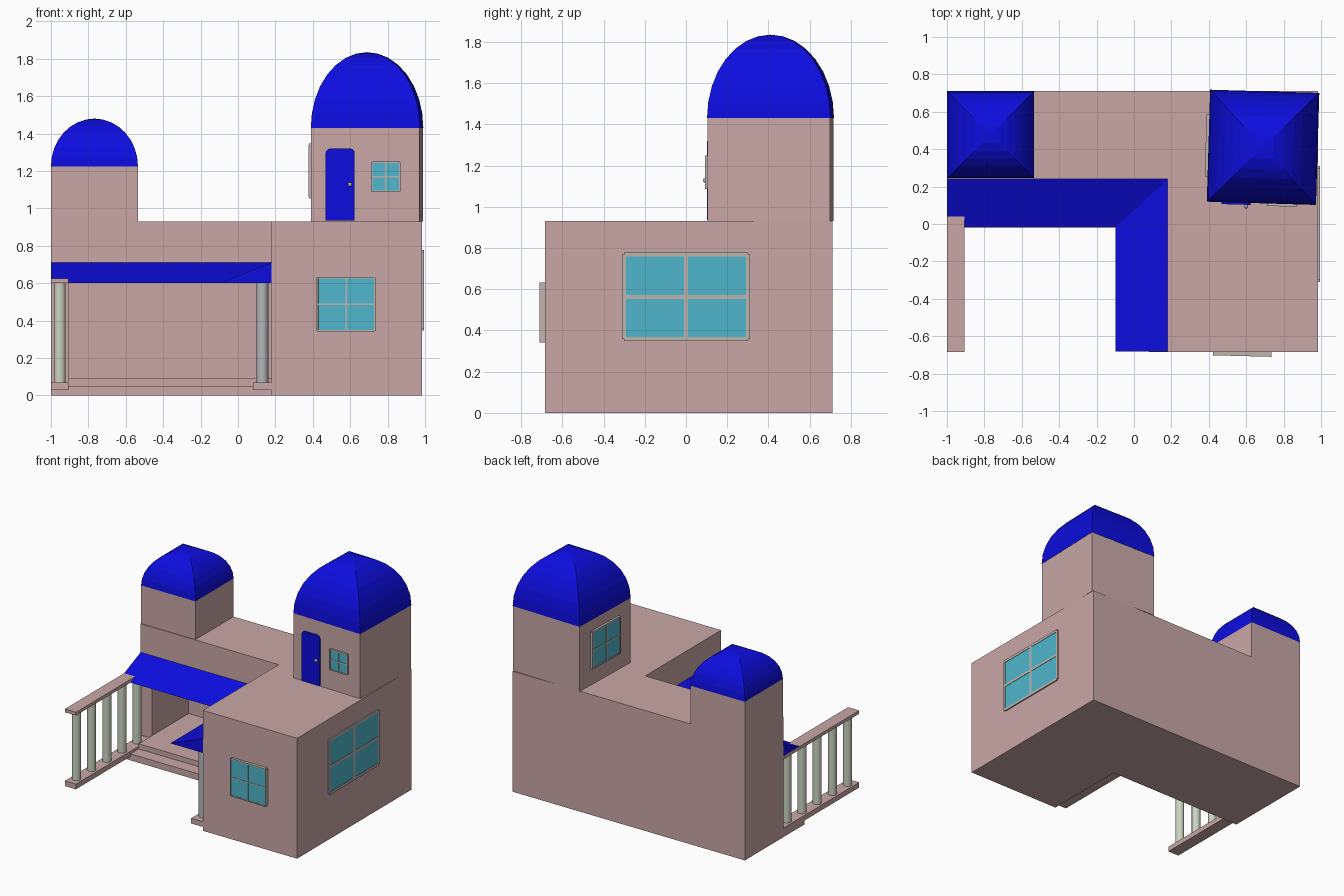
import bpy, bmesh, math
from mathutils import Matrix, Vector

if "Cube" in bpy.data.objects:
    bpy.data.objects.remove(bpy.data.objects["Cube"])


def mat(name, rgb):
    m = bpy.data.materials.new(name)
    m.diffuse_color = (*rgb, 1)
    m.use_nodes = True
    m.node_tree.nodes["Principled BSDF"].inputs["Base Color"].default_value = m.diffuse_color
    return m


PINK = mat("pink_plaster", (0.59, 0.39, 0.39))
BLUE = mat("bright_blue", (0.004, 0.004, 0.74))
GLASS = mat("cyan_glass", (0.08, 0.47, 0.60))
FRAME = mat("window_frame", (0.52, 0.46, 0.43))
PALE = mat("pale_green_stone", (0.60, 0.66, 0.54))
GREY = mat("grey_stone", (0.46, 0.47, 0.48))

# Upper tower is turned very slightly around its own centre
TOWER = Matrix.Translation((0.69, 0.41, 0)) @ Matrix.Rotation(math.radians(-1.7), 4, 'Z')
WORLD = Matrix()


def finish(name, bm, material, xf=WORLD):
    bmesh.ops.recalc_face_normals(bm, faces=bm.faces)
    me = bpy.data.meshes.new(name)
    bm.to_mesh(me)
    bm.free()
    me.materials.append(material)
    ob = bpy.data.objects.new(name, me)
    bpy.context.collection.objects.link(ob)
    ob.matrix_world = xf
    return ob


def add_box(bm, x0, x1, y0, y1, z0, z1):
    vs = bmesh.ops.create_cube(bm, size=1)["verts"]
    for v in vs:
        v.co = Vector((x0 + (v.co.x + .5) * (x1 - x0),
                       y0 + (v.co.y + .5) * (y1 - y0),
                       z0 + (v.co.z + .5) * (z1 - z0)))


def boxes(name, material, *dims, xf=WORLD):
    bm = bmesh.new()
    for d in dims:
        add_box(bm, *d)
    return finish(name, bm, material, xf)


def dome(name, hx, hy, z, h, xf, n=8):
    # Square dome: stacked square rings closing to a point
    bm = bmesh.new()
    rings = []
    for i in range(n):
        t = math.pi / 2 * i / n
        c, s = math.cos(t), math.sin(t)
        rings.append([bm.verts.new((sx * hx * c, sy * hy * c, z + h * s))
                      for sx, sy in ((-1, -1), (1, -1), (1, 1), (-1, 1))])
    apex = bm.verts.new((0, 0, z + h))
    bm.faces.new(rings[0])
    for a, b in zip(rings, rings[1:]):
        for k in range(4):
            bm.faces.new((a[k], a[(k + 1) % 4], b[(k + 1) % 4], b[k]))
    for k in range(4):
        bm.faces.new((rings[-1][k], rings[-1][(k + 1) % 4], apex))
    return finish(name, bm, BLUE, xf)


def window(name, w, h, centre, angle, base=WORLD, depth=0.012, bar=0.012):
    # Built facing -y around its centre, then turned onto its wall
    xf = base @ Matrix.Translation(centre) @ Matrix.Rotation(math.radians(angle), 4, 'Z')
    a, b, o, f = w / 2, h / 2, 0.006, -depth - 0.003
    boxes(name + "_glass", GLASS, (-a, a, -depth, o, -b, b), xf=xf)
    t = bar / 2
    boxes(name + "_bars", FRAME,
          (-t, t, f, o, -b, b), (-a, a, f, o, -t, t),
          (-a - t, -a + t, f, o, -b, b), (a - t, a + t, f, o, -b, b),
          (-a, a, f, o, -b - t, -b + t), (-a, a, f, o, b - t, b + t), xf=xf)


# House body: right block, and a back wing hollowed out behind the porch
boxes("right_block", PINK, (0.18, 0.985, -0.685, 0.71, 0, 0.93))
boxes("back_wing", PINK,
      (-1, 0.18, 0.24, 0.71, 0.62, 0.93),
      (-1, 0.18, 0.69, 0.71, 0, 0.62),
      (-1, -0.905, 0.24, 0.69, 0, 0.62),
      (-0.905, 0.18, 0.24, 0.69, 0, 0.09))

# Porch steps
boxes("porch_steps", PINK, (-1, 0.18, -0.02, 0.24, 0, 0.05),
      (-0.905, 0.18, 0.08, 0.24, 0.05, 0.09))

# Low left tower and its dome
boxes("left_tower", PINK, (-1, -0.535, 0.245, 0.71, 0.93, 1.225))
dome("left_dome", 0.2325, 0.2325, 1.225, 0.255, Matrix.Translation((-0.7675, 0.4775, 0)))

# Tall right tower and its dome
boxes("right_tower", PINK, (-0.29, 0.29, -0.2975, 0.2975, 0.93, 1.43), xf=TOWER)
dome("right_dome", 0.292, 0.2995, 1.43, 0.405, TOWER)

# L-shaped sloping awning with a mitred corner
bm = bmesh.new()
T, L = 0.71, 0.60
A, C, D, a, c, d, A2, C2, D2 = [bm.verts.new(p) for p in (
    (-1, .24, T), (.18, .24, T), (.18, -.683, T),
    (-1, -.02, L), (-.10, -.02, L), (-.10, -.683, L),
    (-1, .24, L), (.18, .24, L), (.18, -.683, L))]
for f in ((A, a, c, C), (C, c, d, D), (A, A2, a), (D, d, D2),
          (A, C, C2, A2), (C, D, D2, C2), (A2, C2, c, a), (C2, D2, d, c)):
    bm.faces.new(f)
finish("awning", bm, BLUE)

# Rails and columns on both sides of the porch
boxes("left_rails", PINK, (-1, -0.905, -0.685, 0.24, 0.60, 0.625),
      (-1, -0.905, -0.685, 0.24, 0.03, 0.07))
boxes("right_bottom_rail", PINK, (0.08, 0.18, -0.685, 0.0, 0.03, 0.07))
for name, x, m, count in (("left_columns", -0.953, PALE, 5), ("right_columns", 0.13, GREY, 4)):
    bm = bmesh.new()
    for i in range(count):
        bmesh.ops.create_cone(bm, cap_ends=True, segments=16, radius1=0.032,
                              radius2=0.032, depth=0.53,
                              matrix=Matrix.Translation((x, -0.61 + 0.185 * i, 0.335)))
    ob = finish(name, bm, m)
    bpy.context.view_layer.objects.active = ob
    ob.select_set(True)
    bpy.ops.object.shade_smooth_by_angle(angle=math.radians(40))
    ob.select_set(False)

# Windows
window("front_window", 0.305, 0.285, (0.578, -0.685, 0.487), -1.5, depth=0.018, bar=0.008)
window("side_window", 0.60, 0.41, (0.985, 0.0, 0.563), 90, depth=0.007, bar=0.02)
window("tower_front_window", 0.15, 0.155, (0.11, -0.2975, 1.168), 0, TOWER, bar=0.008)
window("tower_side_window", 0.32, 0.28, (-0.29, 0.0, 1.20), -90, TOWER, depth=0.014)

# Tower door with clipped round top corners
bm = bmesh.new()
w, r, z0, z1, y = 0.0775, 0.025, 0.935, 1.32, -0.31
pts = [(-w, z0), (w, z0)]
for cx, start in ((w - r, 0), (-w + r, 90)):
    for k in range(4):
        t = math.radians(start + 30 * k)
        pts.append((cx + r * math.cos(t), z1 - r + r * math.sin(t)))
face = bm.faces.new([bm.verts.new((px - 0.135, y, pz)) for px, pz in pts])
ext = bmesh.ops.extrude_face_region(bm, geom=[face])
for v in ext["geom"]:
    if isinstance(v, bmesh.types.BMVert):
        v.co.y += 0.02
finish("tower_door", bm, BLUE, TOWER)

# Door knob
bm = bmesh.new()
bmesh.ops.create_uvsphere(bm, u_segments=12, v_segments=8, radius=0.012,
                          matrix=Matrix.Translation((-0.082, -0.318, 1.128)))
finish("door_knob", bm, GREY, TOWER)
